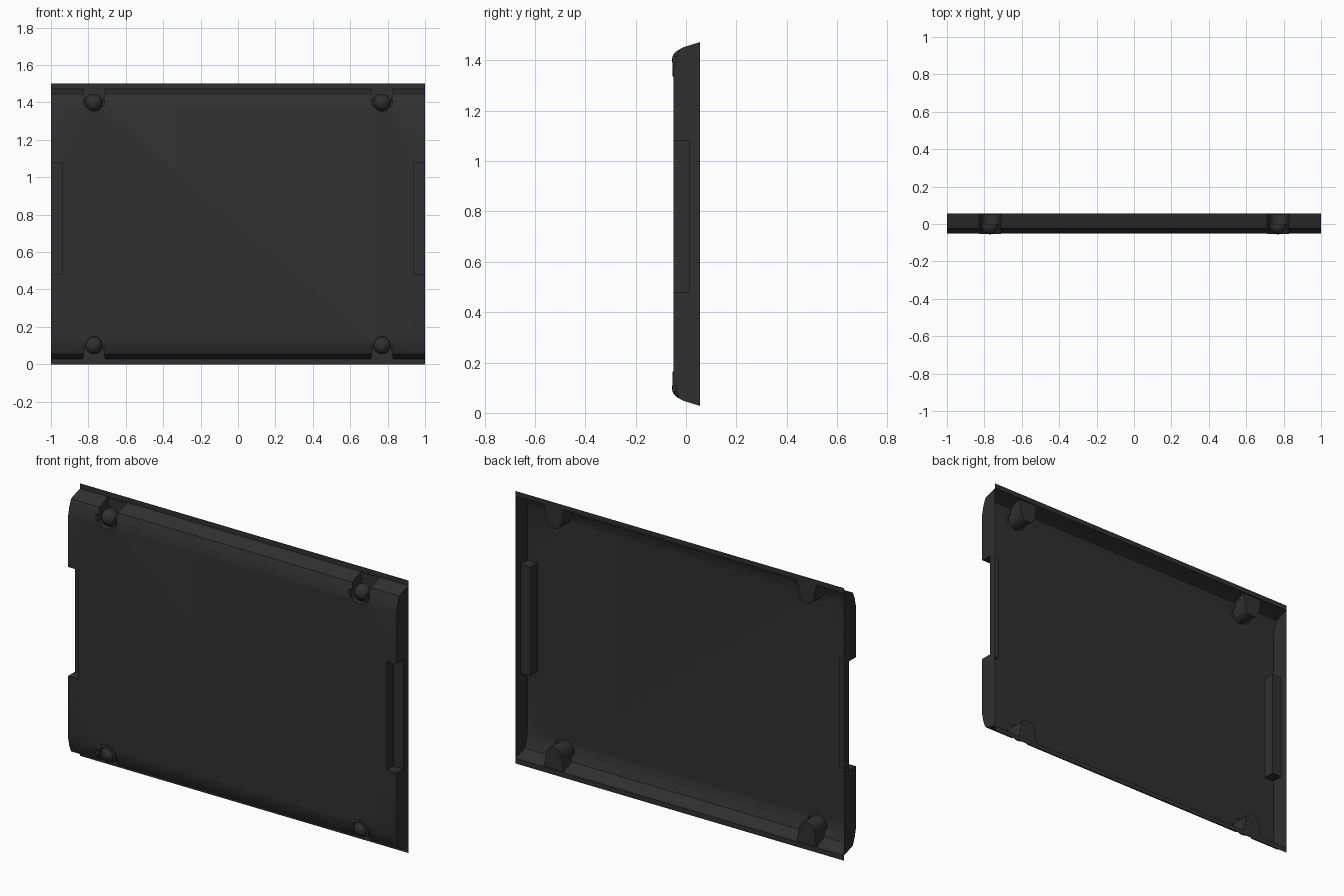
import bpy, bmesh, math
from mathutils import Vector

if "Cube" in bpy.data.objects:
    bpy.data.objects.remove(bpy.data.objects["Cube"])

mat = bpy.data.materials.new("dark_grey")
mat.diffuse_color = (0.03, 0.03, 0.03, 1)
mat.use_nodes = True
mat.node_tree.nodes["Principled BSDF"].inputs["Base Color"].default_value = mat.diffuse_color
H, BACK, FRONT = 1.5, 0.055, -0.05


def make_object(name, bm):
    bmesh.ops.recalc_face_normals(bm, faces=bm.faces)
    me = bpy.data.meshes.new(name)
    bm.to_mesh(me)
    bm.free()
    me.materials.append(mat)
    ob = bpy.data.objects.new(name, me)
    bpy.context.collection.objects.link(ob)
    return ob


def prism(name, points, offset):
    bm = bmesh.new()
    face = bm.faces.new([bm.verts.new(p) for p in points])
    ext = bmesh.ops.extrude_face_region(bm, geom=[face])["geom"]
    bmesh.ops.translate(bm, vec=Vector(offset),
                        verts=[v for v in ext if isinstance(v, bmesh.types.BMVert)])
    return make_object(name, bm)


def boolean(target, tool, op):
    tool.hide_render = True
    m = target.modifiers.new(op, 'BOOLEAN')
    m.operation, m.solver, m.object = op, 'EXACT', tool


def u_shape(cx, top, r, arc_z, top_half, y, upper):
    # U outline opening toward the nearest long edge
    pts = [(cx - top_half, top)]
    pts += [(cx - r * math.cos(math.pi * i / 10), arc_z - r * math.sin(math.pi * i / 10)) for i in range(11)]
    pts += [(cx + top_half, top)]
    return [(x, y, z if upper else H - z) for x, z in pts]


# Panel body: dished profile run along x
half = [(BACK, 1.472), (-0.01, 1.452), (-0.024, 1.445), (-0.04, 1.405), (FRONT, 1.36)]
profile = half + [(y, H - z) for y, z in reversed(half)]
panel = prism("panel_shell", [(-1, y, z) for y, z in profile], (2, 0, 0))

tools = []
# Side grip notches
for s in (-1, 1):
    ring = [(s * 0.94, -0.1, 0.48), (s * 0.94, 0.012, 0.48), (s * 0.94, 0.012, 1.08), (s * 0.94, -0.1, 1.08)]
    t = prism("notch_cutter", ring, (s * 0.16, 0, 0))
    boolean(panel, t, 'DIFFERENCE')
    tools.append(t)

# Corner collars, pockets and round studs
for s in (-1, 1):
    for upper in (True, False):
        cx = s * 0.77
        collar = prism("collar_helper", u_shape(cx, 1.415, 0.06, 1.395, 0.058, -0.053, upper), (0, 0.07, 0))
        pocket = prism("pocket_cutter", u_shape(cx, 1.6, 0.046, 1.398, 0.085, -0.1, upper), (0, 0.15, 0))
        boolean(panel, collar, 'UNION')
        boolean(panel, pocket, 'DIFFERENCE')
        tools += [collar, pocket]
        bm = bmesh.new()
        bmesh.ops.create_uvsphere(bm, u_segments=16, v_segments=10, radius=0.046)
        zc = 1.4 if upper else H - 1.4
        bmesh.ops.translate(bm, vec=(cx, -0.01, zc), verts=bm.verts)
        for f in bm.faces:
            f.smooth = True
        # keep only the front of the stud
        bmesh.ops.bisect_plane(bm, geom=bm.verts[:] + bm.edges[:] + bm.faces[:],
                               plane_co=(0, 0.0, 0), plane_no=(0, 1, 0), clear_outer=True)
        make_object("corner_stud", bm)

# Bake the booleans, then open the back to leave a thin shell
dg = bpy.context.evaluated_depsgraph_get()
bm = bmesh.new()
bm.from_mesh(panel.evaluated_get(dg).to_mesh())
bmesh.ops.delete(bm, geom=[f for f in bm.faces if all(abs(v.co.y - BACK) < 1e-4 for v in f.verts)],
                 context='FACES')
panel.modifiers.clear()
bm.to_mesh(panel.data)
bm.free()
for t in tools:
    bpy.data.objects.remove(t)

# Flat flanges along the long edges
for name, z0, z1 in (("upper_flange", 1.472, H), ("lower_flange", 0, H - 1.472)):
    bm = bmesh.new()
    bm.faces.new([bm.verts.new(p) for p in ((-1, BACK, z0), (1, BACK, z0), (1, BACK, z1), (-1, BACK, z1))])
    make_object(name, bm)

# Soft shading with crisp edges
bpy.ops.object.select_all(action='DESELECT')
panel.select_set(True)
bpy.context.view_layer.objects.active = panel
bpy.ops.object.shade_smooth_by_angle(angle=math.radians(25))
